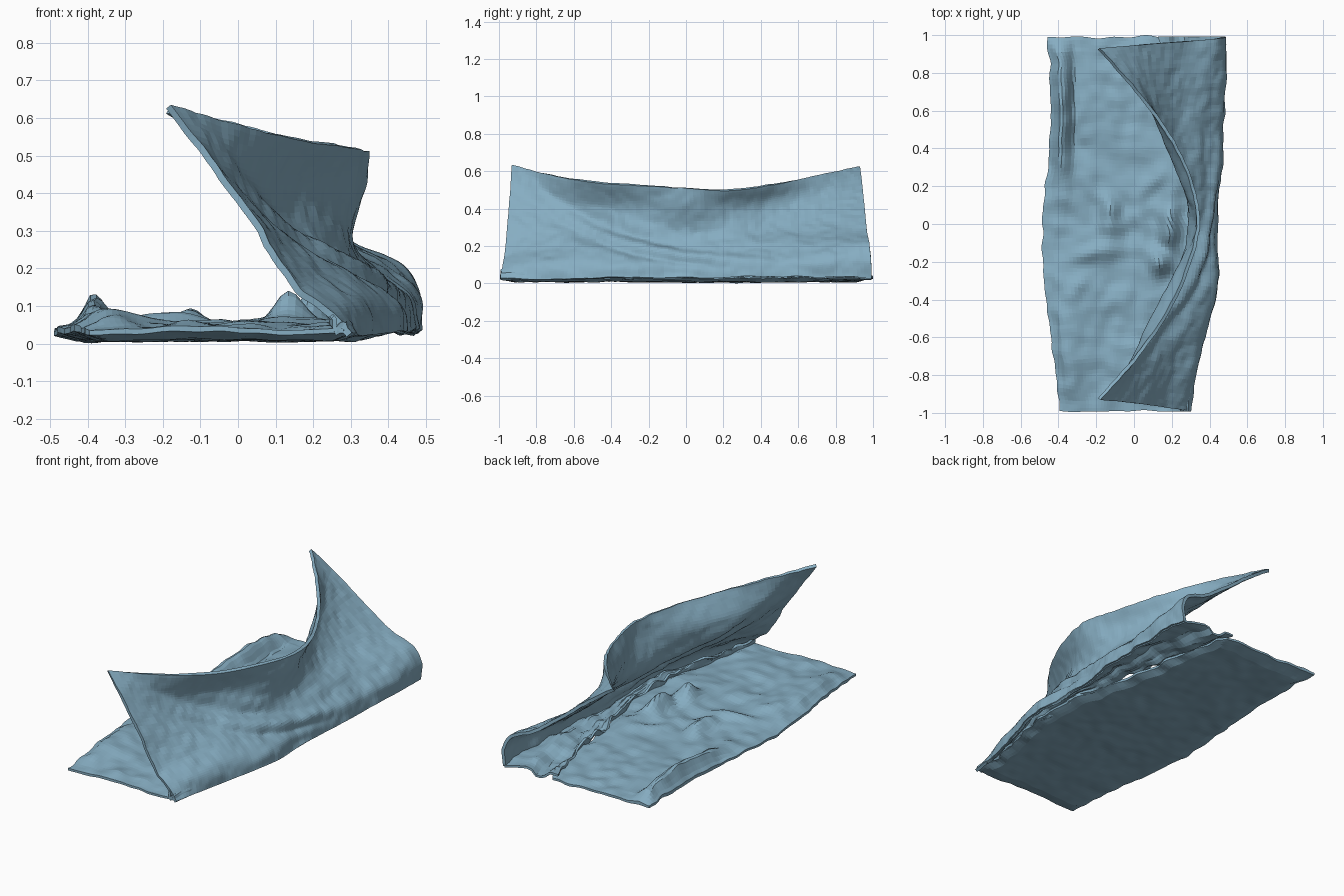
import bpy, bmesh, math
from mathutils import Vector, noise

if "Cube" in bpy.data.objects:
    bpy.data.objects.remove(bpy.data.objects["Cube"])


def rough(x, y, z, scale, seed=0.0):
    return noise.noise(Vector((x * scale + seed, y * scale - seed, z * scale + 3.1)))


def spline(pts, t):
    # Catmull-Rom through evenly spaced values, t in 0..1
    f = min(max(t, 0), 1) * (len(pts) - 1)
    i = min(int(f), len(pts) - 2)
    f -= i
    p1, p2 = pts[i], pts[i + 1]
    p0 = pts[i - 1] if i else p1 * 2 - p2
    p3 = pts[i + 2] if i + 2 < len(pts) else p2 * 2 - p1
    return (p1 * 2 + (p2 - p0) * f + (p0 * 2 - p1 * 5 + p2 * 4 - p3) * f * f
            + (p1 * 3 - p0 - p2 * 3 + p3) * f ** 3) * 0.5


def bump(x, y, cx, cy, rx, ry, h):
    return h * math.exp(-((x - cx) / rx) ** 2 - ((y - cy) / ry) ** 2)


cloth = bpy.data.materials.new("cloth_blue")
cloth.diffuse_color = (.24, .42, .54, 1)
cloth.use_nodes = True
cloth.node_tree.nodes["Principled BSDF"].inputs["Base Color"].default_value = cloth.diffuse_color


def make_mesh(name, rows, thickness=0):
    # Grid of quads; without a thickness each row is a closed section, capped at both ends
    closed = not thickness
    bm = bmesh.new()
    vs = [[bm.verts.new(p) for p in r] for r in rows]
    n = len(rows[0])
    for a, b in zip(vs, vs[1:]):
        for j in range(n if closed else n - 1):
            k = (j + 1) % n
            bm.faces.new((a[j], a[k], b[k], b[j]))
    if closed:
        for r in (vs[0], vs[-1]):
            for j in range(n // 2 - 1):
                bm.faces.new((r[j], r[j + 1], r[n - 2 - j], r[n - 1 - j]))
    bmesh.ops.recalc_face_normals(bm, faces=bm.faces)
    me = bpy.data.meshes.new(name)
    bm.to_mesh(me)
    bm.free()
    me.materials.append(cloth)
    ob = bpy.data.objects.new(name, me)
    bpy.context.collection.objects.link(ob)
    if thickness:
        m = ob.modifiers.new("thickness", "SOLIDIFY")
        m.thickness = thickness
        m.offset = 0


# Crumpled base sheet: closed slab with lumps and a rolled left edge
left = [-.395, -.43, -.475, -.485, -.455, -.44, -.46]
slit = [.28, .32, .39, .37, .29, .25, .16]
rows = []
NY, NX = 100, 44
for i in range(NY + 1):
    t = i / NY
    xl = spline(left, t) + .014 * rough(0, t, 0, 22)
    xr = spline(slit, t) + .03 * rough(5, t, 0, 18)
    top, bot = [], []
    for j in range(NX + 1):
        s = j / NX
        x = xl + (xr - xl) * s
        y = -.99 + 1.98 * t + .014 * rough(x, t, 0, 8)
        edge = min(1, min(s, 1 - s) * 14, min(t, 1 - t) * 25)
        zb = .010 + .010 * rough(x, y, 0, 4, 7) + .018 * (1 - edge)
        zb += .006 * rough(x, y, 0, 13)
        h = .042 + .018 * rough(x, y, 0, 4) + .014 * rough(x, y, 0, 11)
        h += bump(x, y, -.385, .6, .05, .36, .075) + bump(x, y, -.34, -.6, .09, .3, .04)
        h += bump(x, y, -.13, .03, .05, .13, .045) + bump(x, y, -.2, -.15, .13, .05, .035)
        h += bump(x, y, .13, -.21, .05, .06, .08) + bump(x, y, .19, -.02, .05, .12, .08)
        h += bump(x, y, .2, .3, .07, .18, .03) - bump(x, y, -.32, .68, .02, .25, .02)
        top.append((x, y, zb + max(.012, h * (.3 + .7 * edge))))
        bot.append((x, y, max(0, zb)))
    rows.append(top + bot[::-1])
make_mesh("base_sheet", rows)

# Raised curling flap: (x, z) profiles from ground edge up to rim, front to back
profiles = [
    [(.29, .02), (.24, .09), (.14, .17), (.04, .33), (-.07, .48), (-.185, .63)],
    [(.33, .02), (.31, .10), (.22, .18), (.10, .30), (.01, .43), (.02, .575)],
    [(.40, .03), (.38, .10), (.30, .18), (.17, .27), (.11, .40), (.18, .54)],
    [(.44, .03), (.425, .10), (.35, .17), (.26, .27), (.24, .40), (.285, .525)],
    [(.445, .035), (.42, .10), (.37, .17), (.295, .27), (.33, .42), (.34, .51)],
    [(.455, .035), (.44, .11), (.375, .18), (.28, .28), (.25, .40), (.30, .50)],
    [(.465, .035), (.45, .11), (.36, .19), (.23, .29), (.15, .42), (.19, .53)],
    [(.475, .035), (.47, .12), (.40, .19), (.25, .28), (.08, .44), (.02, .575)],
    [(.475, .03), (.485, .13), (.44, .20), (.29, .27), (.05, .45), (-.185, .62)],
]
profiles = [[Vector((x, 0, z)) for x, z in p] for p in profiles]
columns = list(zip(*profiles))
rows = []
NV = 48
for i in range(NY + 1):
    t = i / NY
    section = [spline(c, t) for c in columns]
    row = []
    for j in range(NV + 1):
        v = j / NV
        p = spline(section, v)
        y = (2 * t - 1) * (.992 - .065 * v * (v if t > .5 else 1))
        # long creases sweep from the front tip down to the middle of the hinge
        q = v - .38 + .45 * (y + .1) - .3 * (y + .1) ** 2
        d = .016 * math.exp(-(q / .16) ** 2) * math.cos(26 * q) * math.exp(-((y + .25) / .45) ** 2)
        d += .018 * (1 - v) * rough(p.x, y, p.z, 7) + .005 * rough(p.x, y, p.z, 20)
        row.append((p.x + d, y, max(.02, p.z + d * .6)))
    rows.append(row)
hinge = [r[0] for r in rows]
make_mesh("raised_flap", rows, thickness=.018)

# Crumpled lip turning under the flap from its ground edge towards the slit
rows = []
for i, (hx, y, hz) in enumerate(hinge):
    t = i / NY
    x1 = spline(slit, t) - .03 + .03 * rough(2, y, 0, 9)
    row = []
    for j in range(13):
        s = j / 12
        x = hx + (x1 - hx) * s + .02 * s * rough(s, y, 0, 7)
        z = hz + (.045 + .05 * rough(s, y, 1, 4)) * s + .03 * s * rough(x, y, 2, 12)
        z += .035 * math.sin(math.pi * 2 * s) * s
        row.append((x, y, max(z, .025)))
    rows.append(row)
make_mesh("under_lip", rows, thickness=.012)
